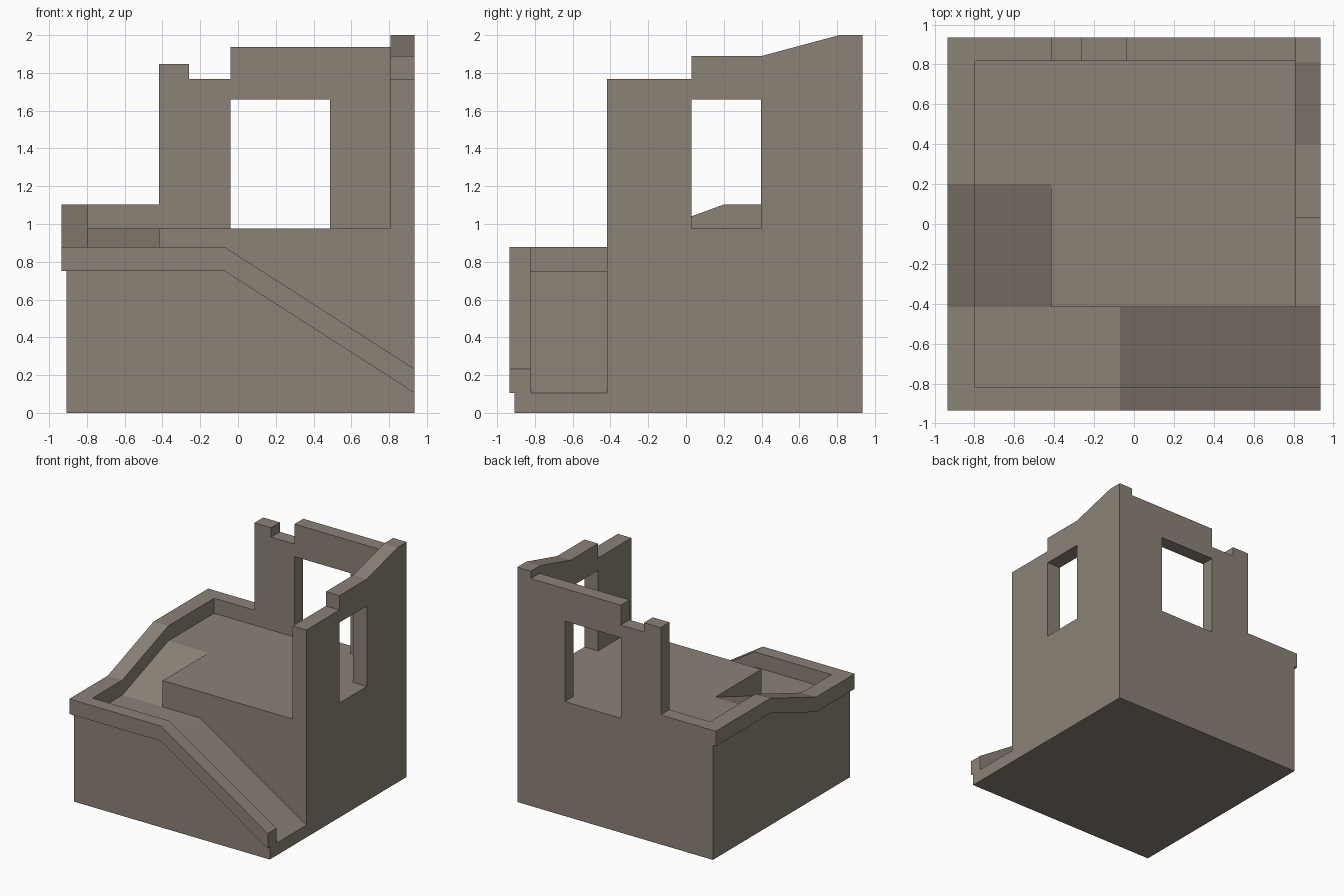
import bpy, bmesh

if "Cube" in bpy.data.objects:
    bpy.data.objects.remove(bpy.data.objects["Cube"])

stone = bpy.data.materials.new("warm_grey_stone")
stone.diffuse_color = (0.26, 0.225, 0.185, 1.0)
stone.use_nodes = True
stone.node_tree.nodes["Principled BSDF"].inputs["Base Color"].default_value = stone.diffuse_color

E = 0.935      # outer edge
B = -0.908     # base face, set back under the front and left parapets
S = -0.417     # edge of the raised room floor
WALL = 0.807   # inner face of the right wall
BACK = 0.817   # inner face of the back wall
F = 0.975      # room floor height


def prism(name, profile, axis, lo, hi):
    """Extrude a profile along 'x' (points are y,z) or 'y' (points are x,z)."""
    bm = bmesh.new()
    def place(p, d):
        return (d, p[0], p[1]) if axis == 'x' else (p[0], d, p[1])
    face = bm.faces.new([bm.verts.new(place(p, lo)) for p in profile])
    moved = bmesh.ops.extrude_face_region(bm, geom=[face])["geom"]
    shift = (hi - lo, 0, 0) if axis == 'x' else (0, hi - lo, 0)
    bmesh.ops.translate(bm, vec=shift,
                        verts=[v for v in moved if isinstance(v, bmesh.types.BMVert)])
    # the starting face can survive the extrusion in either direction
    bmesh.ops.recalc_face_normals(bm, faces=bm.faces)
    mesh = bpy.data.meshes.new(name)
    bm.to_mesh(mesh)
    bm.free()
    mesh.materials.append(stone)
    obj = bpy.data.objects.new(name, mesh)
    bpy.context.collection.objects.link(obj)
    return obj


def rail(path, height=0.128):
    """Band profile: a walking line and the same line raised."""
    return path + [(a, z + height) for a, z in reversed(path)]


front_path = [(-E, 0.75), (-0.07, 0.75), (E, 0.105)]
left_path = [(-0.82, 0.75), (S, 0.75), (0.2, F), (E, F)]

# Solid base: room, front landing with ramp, left ramp
prism("room_base", [(S, 0), (E, 0), (E, F), (S, F)], 'y', S, E)
prism("front_ramp_base", [(B, 0), (E, 0), (E, 0.105), (-0.07, 0.75), (B, 0.75)], 'y', B, S)
prism("left_ramp_base", [(S, 0), (E, 0), (E, F), (0.2, F), (S, 0.75)], 'x', B, S)

# Parapets following the ramps
prism("front_parapet", rail(front_path), 'y', -E, -0.82)
prism("left_parapet", rail(left_path), 'x', -E, -0.797)
prism("back_parapet", rail([(-0.797, F), (S, F)]), 'y', BACK, E)

# Ruined walls with window openings reaching down to the floor
prism("back_wall", [(S, F), (-0.04, F), (-0.04, 1.66), (0.487, 1.66), (0.487, F),
                    (WALL, F), (WALL, 1.937), (-0.04, 1.937), (-0.04, 1.767),
                    (-0.26, 1.767), (-0.26, 1.847), (S, 1.847)], 'y', BACK, E)
prism("right_wall", [(S, F), (0.03, F), (0.03, 1.66), (0.398, 1.66), (0.398, F),
                     (E, F), (E, 2.0), (0.813, 2.0), (0.398, 1.889),
                     (0.03, 1.889), (0.03, 1.767), (S, 1.767)], 'x', WALL, E)
